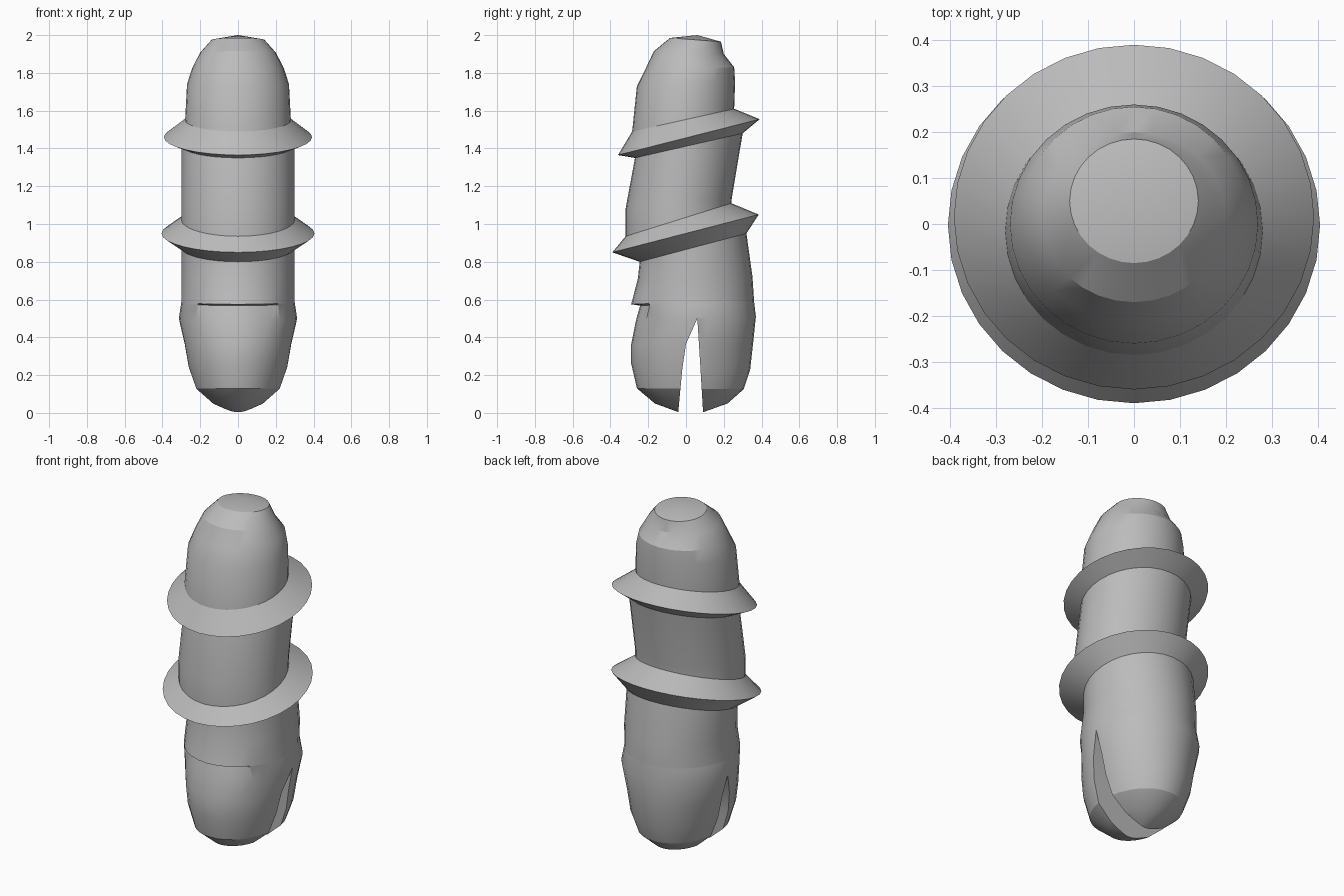
import bpy, bmesh, math

cube = bpy.data.objects.get("Cube")
if cube:
    bpy.data.objects.remove(cube, do_unlink=True)

grey = bpy.data.materials.new("plain_grey")
grey.use_nodes = True
grey.diffuse_color = (0.5, 0.5, 0.5, 1)
grey.node_tree.nodes["Principled BSDF"].inputs["Base Color"].default_value = (0.5, 0.5, 0.5, 1)

SIDES = 32
# Tilted oval sections, bottom to top: front y, front z, back y, back z, half width
SECTIONS = [
    (-.165, .05, .22, .05, .14),
    (-.26, .13, .305, .125, .225),
    (-.29, .26, .34, .23, .265),
    (-.29, .365, .355, .365, .285),
    (-.265, .49, .37, .51, .313),
    (-.288, .568, .36, .593, .301),   # recessed under the front lip
    (-.29, .575, .36, .60, .30),
    (-.255, .71, .352, .72, .30),
    (-.245, .80, .32, .95, .30),      # lower flange
    (-.39, .85, .385, 1.05, .405),
    (-.32, .935, .24, 1.11, .30),
    (-.32, 1.08, .243, 1.14, .30),
    (-.27, 1.35, .30, 1.48, .30),     # upper flange
    (-.36, 1.365, .39, 1.555, .392),
    (-.285, 1.49, .255, 1.61, .28),
    (-.26, 1.73, .26, 1.75, .27),
    (-.215, 1.82, .255, 1.83, .243),
    (-.17, 1.915, .20, 1.90, .20),
    (-.085, 1.985, .185, 1.965, .14),
]
LIP = 5


def new_object(name, bm):
    bmesh.ops.recalc_face_normals(bm, faces=bm.faces)
    mesh = bpy.data.meshes.new(name)
    bm.to_mesh(mesh)
    bm.free()
    mesh.materials.append(grey)
    obj = bpy.data.objects.new(name, mesh)
    bpy.context.collection.objects.link(obj)
    return obj


# Body lofted through the sections, with both flanges in one skin
bm = bmesh.new()
rings = []
for i, (fy, fz, by, bz, rx) in enumerate(SECTIONS):
    ring = []
    for k in range(SIDES):
        a = 2 * math.pi * k / SIDES
        s = math.sin(a)
        x = rx * math.cos(a)
        y = (fy + by) / 2 + (by - fy) / 2 * s
        z = (fz + bz) / 2 + (bz - fz) / 2 * s
        if i == LIP and s < 0 and abs(x) < .18:
            y += .045
        ring.append(bm.verts.new((x, y, z)))
    rings.append(ring)
tip = bm.verts.new((0, .025, -.02))
crown = bm.verts.new((0, .06, 2.0))
for k in range(SIDES):
    n = (k + 1) % SIDES
    for lo, hi in zip(rings, rings[1:]):
        bm.faces.new((lo[k], lo[n], hi[n], hi[k]))
    bm.faces.new((tip, rings[0][n], rings[0][k]))
    bm.faces.new((crown, rings[-1][k], rings[-1][n]))
body = new_object("body", bm)

# Tapered slot cut across the lower end
bm = bmesh.new()
slot = [(-.045, -.1), (-.04, .015), (-.02, .23), (0, .365), (.06, .5), (.075, .26), (.09, .01), (.095, -.1)]
face = bm.faces.new([bm.verts.new((-.6, y, z)) for y, z in slot])
out = bmesh.ops.extrude_face_region(bm, geom=[face])
bmesh.ops.translate(bm, vec=(1.2, 0, 0), verts=[g for g in out["geom"] if isinstance(g, bmesh.types.BMVert)])
cutter = new_object("slot_cutter", bm)
cutter.hide_render = True
cutter.hide_viewport = True

cut = body.modifiers.new("slot", 'BOOLEAN')
cut.operation = 'DIFFERENCE'
cut.solver = 'EXACT'
cut.object = cutter
bpy.ops.object.select_all(action='DESELECT')
body.select_set(True)
bpy.context.view_layer.objects.active = body
bpy.ops.object.modifier_apply(modifier="slot")
bpy.data.objects.remove(cutter, do_unlink=True)
bpy.ops.object.shade_smooth_by_angle(angle=math.radians(24))
